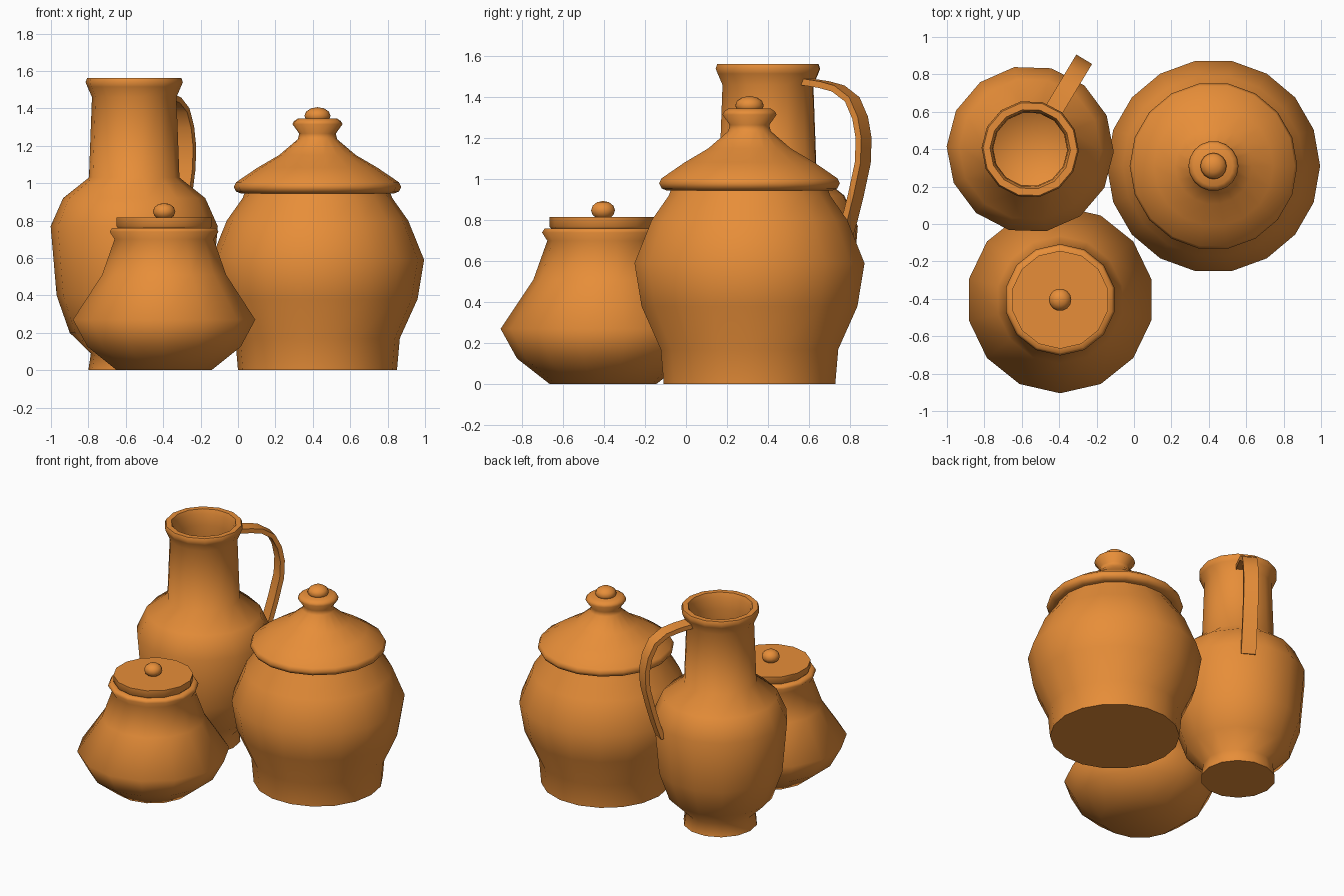
import bpy, bmesh, math
from mathutils import Vector

if "Cube" in bpy.data.objects:
    bpy.data.objects.remove(bpy.data.objects["Cube"])

clay = bpy.data.materials.new("clay")
clay.diffuse_color = (0.80, 0.27, 0.04, 1)
clay.use_nodes = True
clay.node_tree.nodes["Principled BSDF"].inputs["Base Color"].default_value = clay.diffuse_color


def finish(name, bm, angle=65):
    bmesh.ops.recalc_face_normals(bm, faces=bm.faces)
    me = bpy.data.meshes.new(name)
    bm.to_mesh(me)
    bm.free()
    ob = bpy.data.objects.new(name, me)
    me.materials.append(clay)
    bpy.context.collection.objects.link(ob)
    bpy.ops.object.select_all(action='DESELECT')
    ob.select_set(True)
    bpy.context.view_layer.objects.active = ob
    bpy.ops.object.shade_smooth_by_angle(angle=math.radians(angle))
    return ob


def lathe(name, centre, profile, sides, phase=0.0):
    """Spin (radius, z) points around a vertical axis; radius 0 closes an end."""
    bm = bmesh.new()
    rings = []
    for r, z in profile:
        if r == 0:
            rings.append([bm.verts.new((centre[0], centre[1], z))] * sides)
            continue
        ring = []
        for i in range(sides):
            a = math.radians(phase) + 2 * math.pi * i / sides
            ring.append(bm.verts.new((centre[0] + r * math.cos(a),
                                      centre[1] + r * math.sin(a), z)))
        rings.append(ring)
    for a, b in zip(rings, rings[1:]):
        for i in range(sides):
            j = (i + 1) % sides
            quad = list(dict.fromkeys((a[i], a[j], b[j], b[i])))
            bm.faces.new(quad)
    return finish(name, bm)


def strap(name, centre, heading, path, width, thick):
    """Sweep a flat rectangular section along (distance, z) points in a vertical plane."""
    a = math.radians(heading)
    out, side = Vector((math.cos(a), math.sin(a), 0)), Vector((-math.sin(a), math.cos(a), 0))
    pts = [Vector((centre[0], centre[1], z)) + out * r for r, z in path]
    bm = bmesh.new()
    rings = []
    for i, p in enumerate(pts):
        t = (pts[min(i + 1, len(pts) - 1)] - pts[max(i - 1, 0)]).normalized()
        n = t.cross(side)
        rings.append([bm.verts.new(p + side * (u * width / 2) + n * (v * thick / 2))
                      for u, v in ((-1, -1), (1, -1), (1, 1), (-1, 1))])
    for p, q in zip(rings, rings[1:]):
        for i in range(4):
            j = (i + 1) % 4
            bm.faces.new((p[i], p[j], q[j], q[i]))
    bm.faces.new(rings[0])
    bm.faces.new(rings[-1])
    return finish(name, bm, 50)


def dome_knob(name, centre, radius, z_mid, height, sides):
    """Small rounded knob."""
    prof = []
    for k in range(7):
        t = math.pi * (k / 6 - 0.5)
        prof.append((0 if k in (0, 6) else radius * math.cos(t), z_mid + height * math.sin(t)))
    return lathe(name, centre, prof, sides)


# tall jug, hollow with an open mouth
JUG = (-0.555, 0.40)
lathe("jug_body", JUG, [
    (0, 0), (0.245, 0), (0.232, 0.09), (0.345, 0.20), (0.415, 0.40), (0.447, 0.77),
    (0.38, 0.92), (0.242, 1.03), (0.226, 1.46), (0.25, 1.515), (0.26, 1.54), (0.252, 1.562),
    (0.215, 1.562), (0.203, 1.53), (0.198, 1.45), (0.208, 1.03), (0.35, 0.90), (0.41, 0.77),
    (0.38, 0.40), (0.31, 0.22), (0, 0.12)], 14, -1.8)

# jug handle
strap("jug_handle", JUG, 59, [
    (0.20, 1.478), (0.32, 1.462), (0.40, 1.443), (0.48, 1.39), (0.525, 1.30), (0.545, 1.20),
    (0.54, 1.08), (0.50, 0.92), (0.465, 0.80), (0.43, 0.70)], 0.098, 0.032)

# large round jar
JAR = (0.425, 0.31)
lathe("large_jar_body", JAR, [
    (0, 0), (0.425, 0), (0.44, 0.17), (0.535, 0.38), (0.57, 0.59),
    (0.485, 0.80), (0.40, 0.92), (0.385, 0.96), (0, 0.96)], 18)

# its conical lid with flared grip
lathe("large_jar_lid", JAR, [
    (0, 0.945), (0.41, 0.945), (0.435, 0.955), (0.448, 0.98), (0.435, 1.005), (0.32, 1.083),
    (0.205, 1.15), (0.105, 1.235), (0.098, 1.265), (0.134, 1.315), (0.125, 1.332),
    (0.105, 1.345), (0, 1.345)], 18)
dome_knob("large_jar_knob", JAR, 0.07, 1.36, 0.046, 16)

# small squat jar
POT = (-0.395, -0.405)
lathe("small_jar_body", POT, [
    (0, 0), (0.26, 0), (0.42, 0.125), (0.50, 0.27), (0.34, 0.51), (0.272, 0.70),
    (0.298, 0.74), (0.285, 0.76), (0.25, 0.76), (0, 0.74)], 14, -90)

# its flat lid
lathe("small_jar_lid", POT, [
    (0, 0.75), (0.245, 0.75), (0.262, 0.77), (0.262, 0.815), (0, 0.815)], 14, -90)
dome_knob("small_jar_knob", POT, 0.06, 0.848, 0.046, 14)
